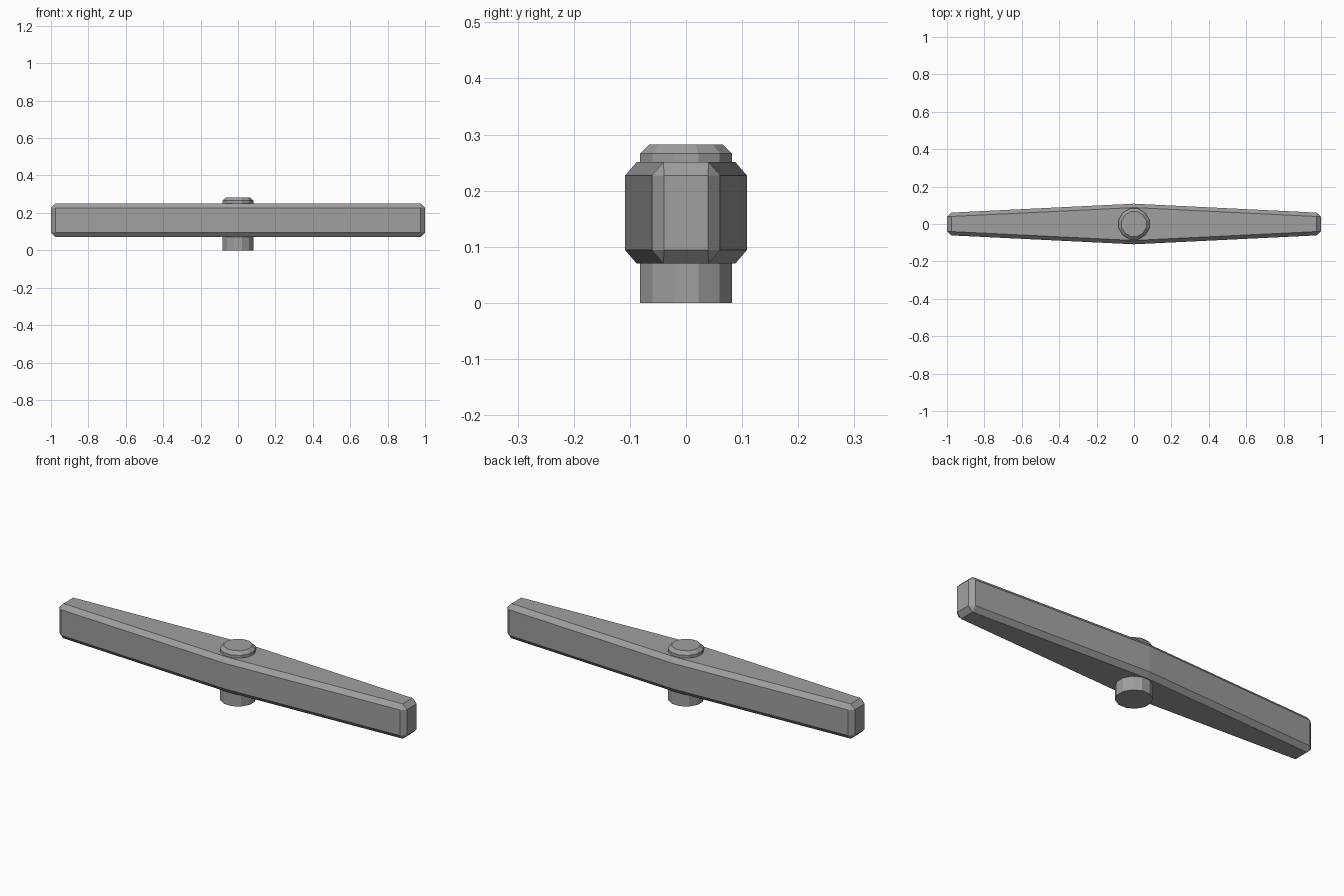
import bpy, bmesh, math

cube = bpy.data.objects.get("Cube")
if cube:
    bpy.data.objects.remove(cube, do_unlink=True)

# Single grey metal colour
metal = bpy.data.materials.new("grey_metal")
metal.use_nodes = True
grey = (0.35, 0.35, 0.35, 1)
metal.diffuse_color = grey
metal.node_tree.nodes["Principled BSDF"].inputs["Base Color"].default_value = grey


def prism(name, outline, bottom, top):
    """Flat-shaded upright prism from a counter-clockwise outline."""
    bm = bmesh.new()
    base = bm.faces.new([bm.verts.new((x, y, bottom)) for x, y in outline])
    result = bmesh.ops.extrude_face_region(bm, geom=[base])
    for item in result["geom"]:
        if isinstance(item, bmesh.types.BMVert):
            item.co.z = top
    bmesh.ops.recalc_face_normals(bm, faces=bm.faces)
    mesh = bpy.data.meshes.new(name)
    bm.to_mesh(mesh)
    bm.free()
    mesh.materials.append(metal)
    obj = bpy.data.objects.new(name, mesh)
    bpy.context.collection.objects.link(obj)
    return obj


# Tapered bar, widest in the middle, with chamfered edges
squash = 0.86
mid, end = 0.1085 / squash, 0.0597 / squash
bar = prism("tapered_bar",
            [(-1, -end), (0, -mid), (1, -end), (1, end), (0, mid), (-1, end)],
            0.07, 0.251)
bar.scale.y = squash
bevel = bar.modifiers.new("chamfer", "BEVEL")
bevel.width = 0.024
bevel.segments = 1
bevel.limit_method = "ANGLE"
bevel.angle_limit = math.radians(30)

# Twelve-sided pivot pin through the bar, with a chamfered head
radius, sides = 0.085, 12
ring = [(radius * math.cos(math.tau * (i + 0.5) / sides),
         radius * math.sin(math.tau * (i + 0.5) / sides)) for i in range(sides)]
prism("pivot_pin", ring, 0, 0.12)
head = prism("pin_head", ring, 0.2, 0.282)
bm = bmesh.new()
bm.from_mesh(head.data)
rim = [e for e in bm.edges if all(v.co.z > 0.28 for v in e.verts)]
bmesh.ops.bevel(bm, geom=rim, offset=0.016, segments=1, affect="EDGES", profile=0.5)
bm.to_mesh(head.data)
bm.free()
